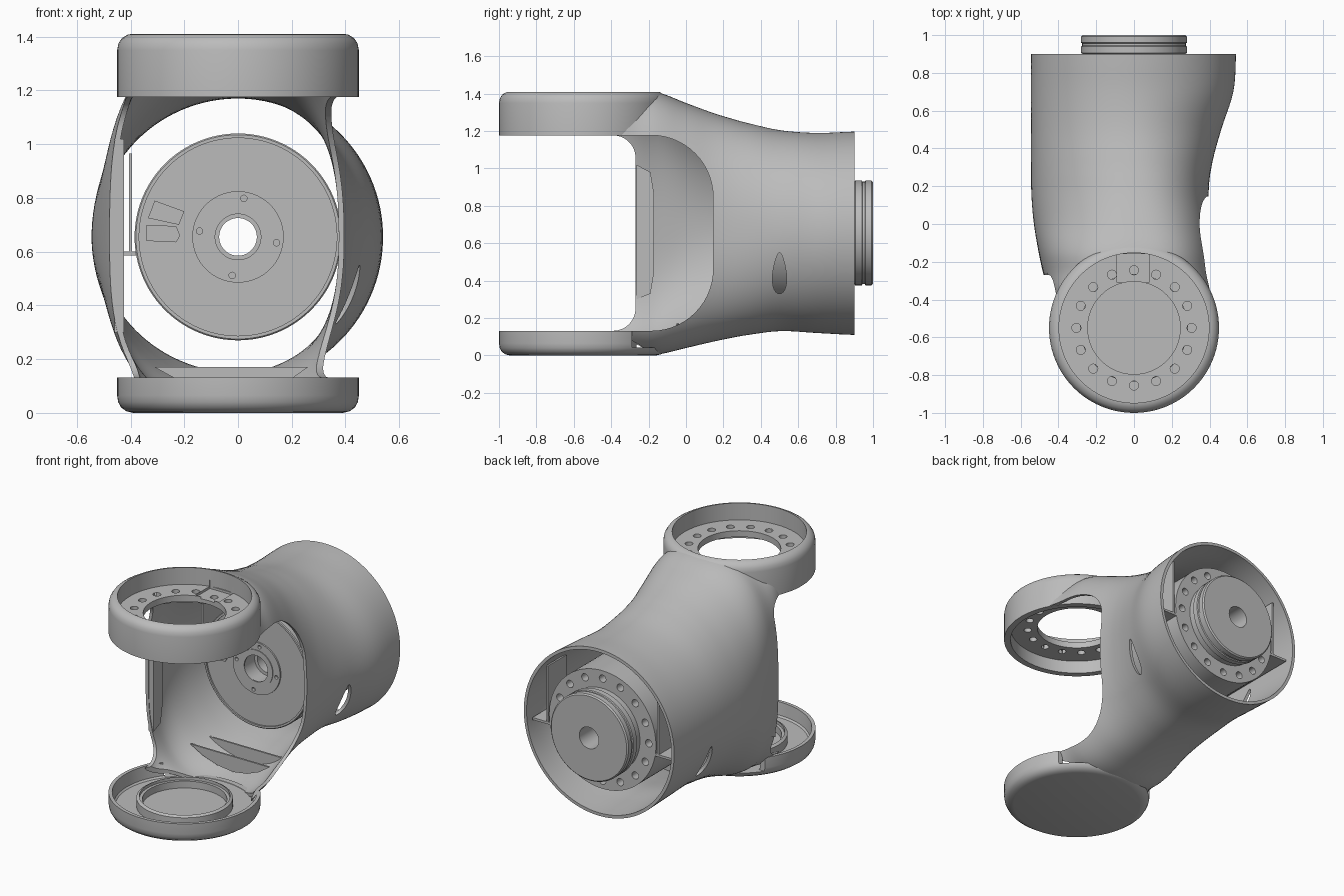
import bpy, bmesh
from math import sin, cos, pi, radians
from mathutils import Matrix, Vector

if "Cube" in bpy.data.objects:
    bpy.data.objects.remove(bpy.data.objects["Cube"])

grey = bpy.data.materials.new("satin grey")
grey.use_nodes = True
tone = (0.5, 0.5, 0.5, 1)
grey.diffuse_color = tone
grey.node_tree.nodes["Principled BSDF"].inputs["Base Color"].default_value = tone

AXIS_Z = 0.655      # height of the main bore
CAP_Y = -0.55       # centre of the fork end rings


def add(name, bm):
    bmesh.ops.remove_doubles(bm, verts=bm.verts, dist=0.00005)
    bmesh.ops.recalc_face_normals(bm, faces=bm.faces)
    mesh = bpy.data.meshes.new(name)
    bm.to_mesh(mesh)
    bm.free()
    mesh.materials.append(grey)
    obj = bpy.data.objects.new(name, mesh)
    bpy.context.collection.objects.link(obj)
    smooth(obj)
    return obj


def smooth(obj):
    for p in obj.data.polygons:
        p.use_smooth = True
    obj.data.set_sharp_from_angle(angle=radians(32))


def lathe(name, profile, origin, axis="z", steps=96):
    """Revolve a closed (radius, height) outline."""
    bm = bmesh.new()
    rings = []
    for i in range(steps):
        a = 2 * pi * i / steps
        ring = []
        for r, h in profile:
            u, v = r * cos(a), r * sin(a)
            p = Vector((u, v, h) if axis == "z" else (u, h, v))
            ring.append(bm.verts.new(p + Vector(origin)))
        rings.append(ring)
    n = len(profile)
    for i in range(steps):
        a, b = rings[i], rings[(i + 1) % steps]
        for j in range(n):
            k = (j + 1) % n
            if profile[j][0] + profile[k][0] > 0:
                bm.faces.new((a[j], b[j], b[k], a[k]))
    return add(name, bm)


def prism(name, pts, lo, hi, axis="x"):
    """Extrude a (y, z) outline along x, or an (x, z) outline along y."""
    bm = bmesh.new()
    place = (lambda p, d: (d, *p)) if axis == "x" else (lambda p, d: (p[0], d, p[1]))
    a, b = ([bm.verts.new(place(p, d)) for p in pts] for d in (lo, hi))
    bm.faces.new(a)
    bm.faces.new(b)
    for i in range(len(pts)):
        j = (i + 1) % len(pts)
        bm.faces.new((a[i], a[j], b[j], b[i]))
    return add(name, bm)


def box(name, x, y, z):
    return prism(name, [(y[0], z[0]), (y[1], z[0]), (y[1], z[1]), (y[0], z[1])], *x)


def rods(name, centres, radius, depth, axis="z"):
    bm = bmesh.new()
    turn = Matrix.Rotation(pi / 2, 4, "X") if axis == "y" else Matrix()
    for c in centres:
        bmesh.ops.create_cone(bm, cap_ends=True, segments=16, radius1=radius, radius2=radius,
                              depth=depth, matrix=Matrix.Translation(c) @ turn)
    return add(name, bm)


def carve(obj, *cutters):
    for c in cutters:
        m = obj.modifiers.new("cut", "BOOLEAN")
        m.operation, m.solver, m.object = "DIFFERENCE", "EXACT", c
    graph = bpy.context.evaluated_depsgraph_get()
    mesh = bpy.data.meshes.new_from_object(obj.evaluated_get(graph))
    obj.modifiers.clear()
    obj.data = mesh
    for c in cutters:
        bpy.data.objects.remove(c)
    smooth(obj)


def slot(y0, y1, z0, z1, r, steps=14):
    """Outline open towards the front, with rounded rear corners."""
    turn = [pi / 2 * i / steps for i in range(steps + 1)]
    low = [(y1 - r + r * sin(a), z0 + r - r * cos(a)) for a in turn]
    high = [(y1 - r + r * cos(a), z1 - r + r * sin(a)) for a in turn]
    return [(y0, z0)] + low + high + [(y0, z1)]


# Shell keys: y, top, bottom, half width and squareness on the -x side, then on the +x side
KEYS = [(-.41, 1.406, .004, .425, 4.6, .425, 4.6), (-.28, 1.406, .004, .475, 3, .43, 3.3),
        (-.15, 1.405, .006, .505, 2.6, .42, 3), (0, 1.35, .04, .53, 2.15, .405, 2.7),
        (.15, 1.295, .075, .543, 2, .395, 2.4), (.3, 1.25, .105, .545, 2, .41, 2.2),
        (.5, 1.205, .13, .545, 2, .462, 2), (.7, 1.19, .12, .545, 2, .526, 2),
        (.9, 1.197, .11, .545, 2, .54, 2)]


def blend(i, t):
    a, b, c, d = (KEYS[min(max(i + k, 0), len(KEYS) - 1)] for k in (-1, 0, 1, 2))
    vals = [q + .5 * t * (r - p + t * (2*p - 5*q + 4*r - s + t * (3*(q - r) + s - p)))
            for p, q, r, s in zip(a, b, c, d)]
    vals[0] = b[0] + (c[0] - b[0]) * t
    return vals


bm = bmesh.new()
STEPS, SIDES = 5, 112
stations = [blend(i, k / STEPS) for i in range(len(KEYS) - 1) for k in range(STEPS)] + [KEYS[-1]]
rows = []
for y, top, bot, wn, nn, wp, np in stations:
    row = []
    for i in range(SIDES):
        a = 2 * pi * (i + .5) / SIDES
        c, s = cos(a), sin(a)
        w, n = (wp, np) if c > 0 else (wn, nn)
        r = (abs(c) ** n + abs(s) ** n) ** (-1 / n)
        z = AXIS_Z + r * s * (top - AXIS_Z if s > 0 else AXIS_Z - bot)
        row.append(bm.verts.new((r * c * w, y, z)))
    rows.append(row)
for a, b in zip(rows, rows[1:]):
    for i in range(SIDES):
        j = (i + 1) % SIDES
        bm.faces.new((a[i], a[j], b[j], b[i]))
shell = add("shell", bm)
wall = shell.modifiers.new("wall", "SOLIDIFY")
wall.thickness, wall.offset = 0.02, -1

# Teardrop openings on both flanks
drop = [(.5 + .036 * cos(a) * (1 - .35 * sin(a)), .44 + .11 * sin(a))
        for a in [2 * pi * i / 28 for i in range(28)]]
carve(shell,
      prism("fork_cutter", slot(-1.5, -.27, .132, 1.177, .12), -1, 1),
      prism("side_cutter", slot(-1.5, .145, .132, 1.177, .33), .1, 1),
      prism("drop_cutter", drop, -1, 1),
      lathe("well_cutter", [(0, .035), (.405, .035), (.405, 2), (0, 2)], (0, CAP_Y, 0)))

# Upper fork ring with a recessed, drilled floor
upper_ring = lathe("upper_ring", [
    (.45, 1.175), (.45, 1.35), (.445, 1.375), (.432, 1.395), (.41, 1.408), (.397, 1.41),
    (.397, 1.30), (.245, 1.30), (.245, 1.26), (.41, 1.26), (.41, 1.175)], (0, CAP_Y, 0))


def circle(radius, count, centre, axis="z", start=0.0):
    out = []
    for i in range(count):
        a = start + 2 * pi * i / count
        u, v = radius * cos(a), radius * sin(a)
        out.append(Vector(centre) + Vector((u, v, 0) if axis == "z" else (u, 0, v)))
    return out


carve(upper_ring,
      rods("bolt_cutter", circle(.305, 16, (0, CAP_Y, 1.28)), .024, .1),
      box("notch_cutter", (-.09, .08), (-.31, -.16), (1.285, 1.34)))

# Lower fork dish, open towards the body, with a raised seat ring
lower_dish = lathe("lower_dish", [
    (0, 0), (.39, 0), (.415, .006), (.435, .02), (.446, .04), (.45, .065), (.45, .132),
    (.428, .132), (.42, .05), (.41, .04), (0, .04)], (0, CAP_Y, 0))
carve(lower_dish, box("dish_cutter", (-.6, .6), (-.29, .1), (.042, .3)))
lathe("seat_ring", [(.25, .035), (.285, .035), (.285, .095), (.268, .105), (.268, .085),
                    (.25, .085)], (0, CAP_Y, 0))

# Stiffening ribs on the shell floor
for i, y in enumerate((-.05, .1)):
    prism(f"floor_rib_{i + 1}", [(-.31, .17), (-.22, .12), (-.12, .085), (0, .07), (.1, .085),
                                 (.19, .12), (.26, .17)], y, y + .012, "y")

# Drive unit along the main bore
drive = lathe("drive_unit", [
    (.09, .19), (.17, .19), (.17, .2), (.368, .2), (.368, .19), (.38, .19), (.385, .195),
    (.385, .86), (.27, .86), (.27, .9), (.28, .905), (.28, .94), (.274, .944), (.274, .956),
    (.28, .96), (.28, .992), (.272, 1), (.07, 1), (.07, .3), (.09, .3)], (0, 0, AXIS_Z), "y")
carve(drive,
      rods("rear_bolt_cutter", circle(.333, 16, (0, .85, AXIS_Z), "y"), .024, .1, "y"),
      rods("front_bolt_cutter", circle(.145, 4, (0, .19, AXIS_Z), "y", -.15), .012, .04, "y"))
lathe("bore_bush", [(.085, .185), (.12, .185), (.12, .195), (.085, .195)], (0, 0, AXIS_Z), "y")

# Two small plates on the front of the drive
prism("cable_plate_upper", [(-.335, .725), (-.22, .70), (-.2, .75), (-.31, .79)],
      .193, .201, "y")
prism("cable_plate_lower", [(-.34, .64), (-.23, .635), (-.215, .66), (-.23, .695), (-.34, .70)],
      .193, .201, "y")

# Inner webs and ledges that carry the drive
for side, sx, y0 in (("right", -1, .2), ("left", 1, .67)):
    box(f"{side}_web", sorted((sx * .394, sx * .406)), (y0, .86), (.585, .965))
    box(f"{side}_ledge", sorted((sx * .37, sx * .505)), (y0, .86), (.585, .6))

# Thickened lip along the front of the standing wall
prism("wall_lip", [(-.265, .3), (-.19, .33), (-.17, .45), (-.17, .86), (-.19, .98),
                   (-.265, 1.02)], -.46, -.425)
